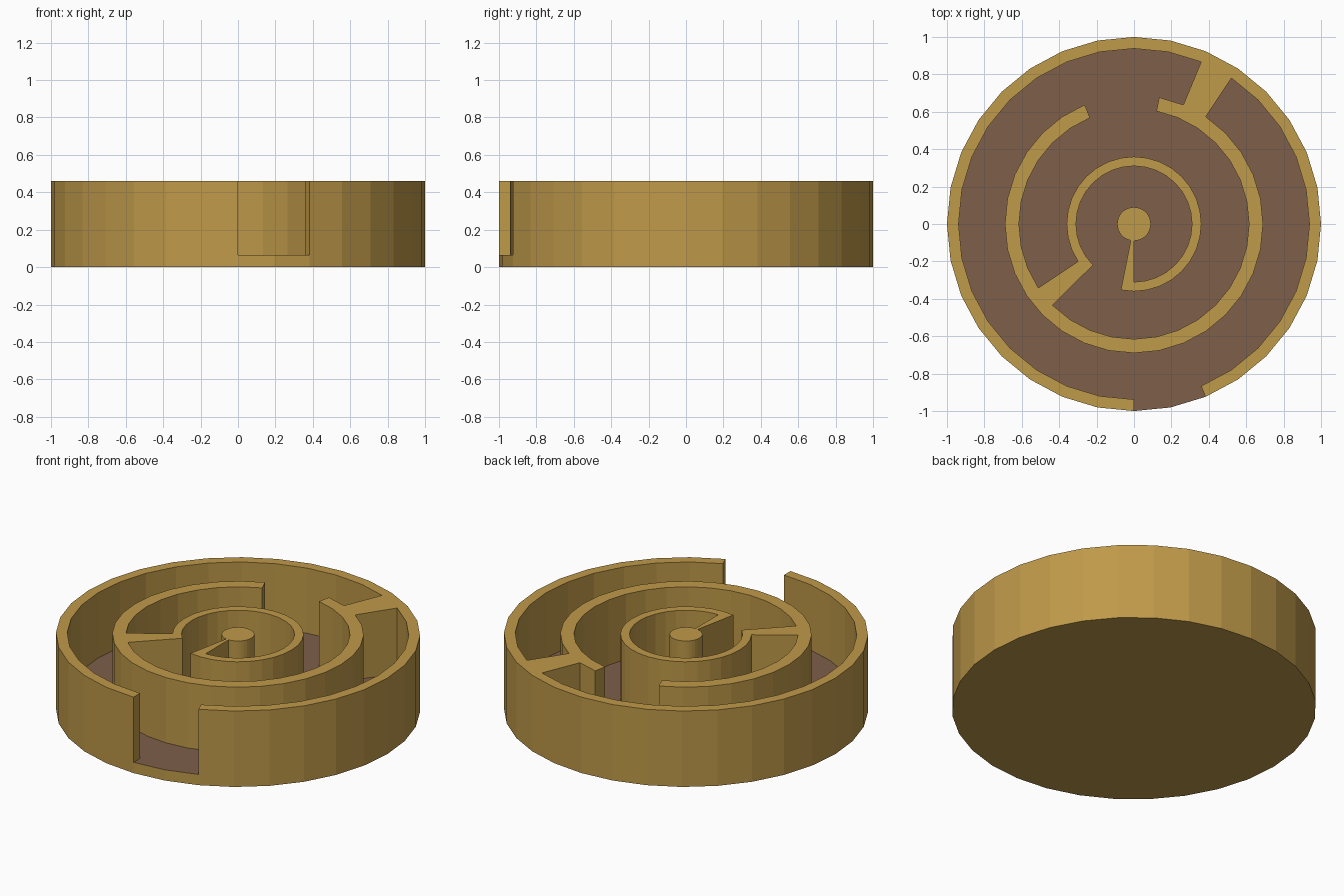
import bpy, bmesh, math

if "Cube" in bpy.data.objects:
    bpy.data.objects.remove(bpy.data.objects["Cube"])

SEG = 32                      # steps of 11.25 degrees
FLOOR_Z, TOP_Z = 0.065, 0.46
RADII = [0.09, 0.31, 0.36, 0.615, 0.69, 0.938, 1.0]


def material(name, rgb):
    m = bpy.data.materials.new(name)
    m.diffuse_color = (*rgb, 1)
    m.use_nodes = True
    m.node_tree.nodes["Principled BSDF"].inputs["Base Color"].default_value = m.diffuse_color
    return m


gold = material("golden_wall", (0.52, 0.32, 0.067))
brown = material("brown_floor", (0.21, 0.114, 0.068))


def is_wall(band, s):
    """Band 0 is the centre post; s is the angular step counter-clockwise from +x."""
    return (band == 0
            or (band == 1 and s == 23)                  # divider at the post
            or (band == 2 and not 20 <= s < 23)         # inner ring with doorway
            or (band == 3 and s == 19)                  # middle divider
            or (band == 4 and not 7 <= s < 10)          # middle ring with doorway
            or (band == 5 and s == 5)                   # outer divider
            or (band == 6 and not 24 <= s < 26))        # outer ring with entrance


bm = bmesh.new()


def ring(r, z):
    return [bm.verts.new((r * math.cos(2 * math.pi * i / SEG),
                          r * math.sin(2 * math.pi * i / SEG), z)) for i in range(SEG)]


# floor as a polar grid
rings = [ring(r, FLOOR_Z) for r in RADII]
walls = [bm.faces.new(rings[0])]
for b in range(1, len(RADII)):
    lo, hi = rings[b - 1], rings[b]
    for s in range(SEG):
        n = (s + 1) % SEG
        f = bm.faces.new((lo[s], hi[s], hi[n], lo[n]))
        if is_wall(b, s):
            walls.append(f)
        else:
            f.material_index = 1

# base rim and underside
base = ring(1.0, 0)
for s in range(SEG):
    n = (s + 1) % SEG
    bm.faces.new((base[s], base[n], rings[-1][n], rings[-1][s]))
bm.faces.new(base[::-1])

# raise the walls out of the floor
ext = bmesh.ops.extrude_face_region(bm, geom=walls)["geom"]
bmesh.ops.delete(bm, geom=[f for f in walls if f.is_valid], context='FACES')
for v in ext:
    if isinstance(v, bmesh.types.BMVert):
        v.co.z = TOP_Z
for f in bm.faces:
    if f.calc_center_median().z > FLOOR_Z + 0.01:
        f.material_index = 0
bmesh.ops.recalc_face_normals(bm, faces=bm.faces)

mesh = bpy.data.meshes.new("round_maze")
bm.to_mesh(mesh)
bm.free()
mesh.materials.append(gold)
mesh.materials.append(brown)
bpy.context.collection.objects.link(bpy.data.objects.new("round_maze", mesh))
